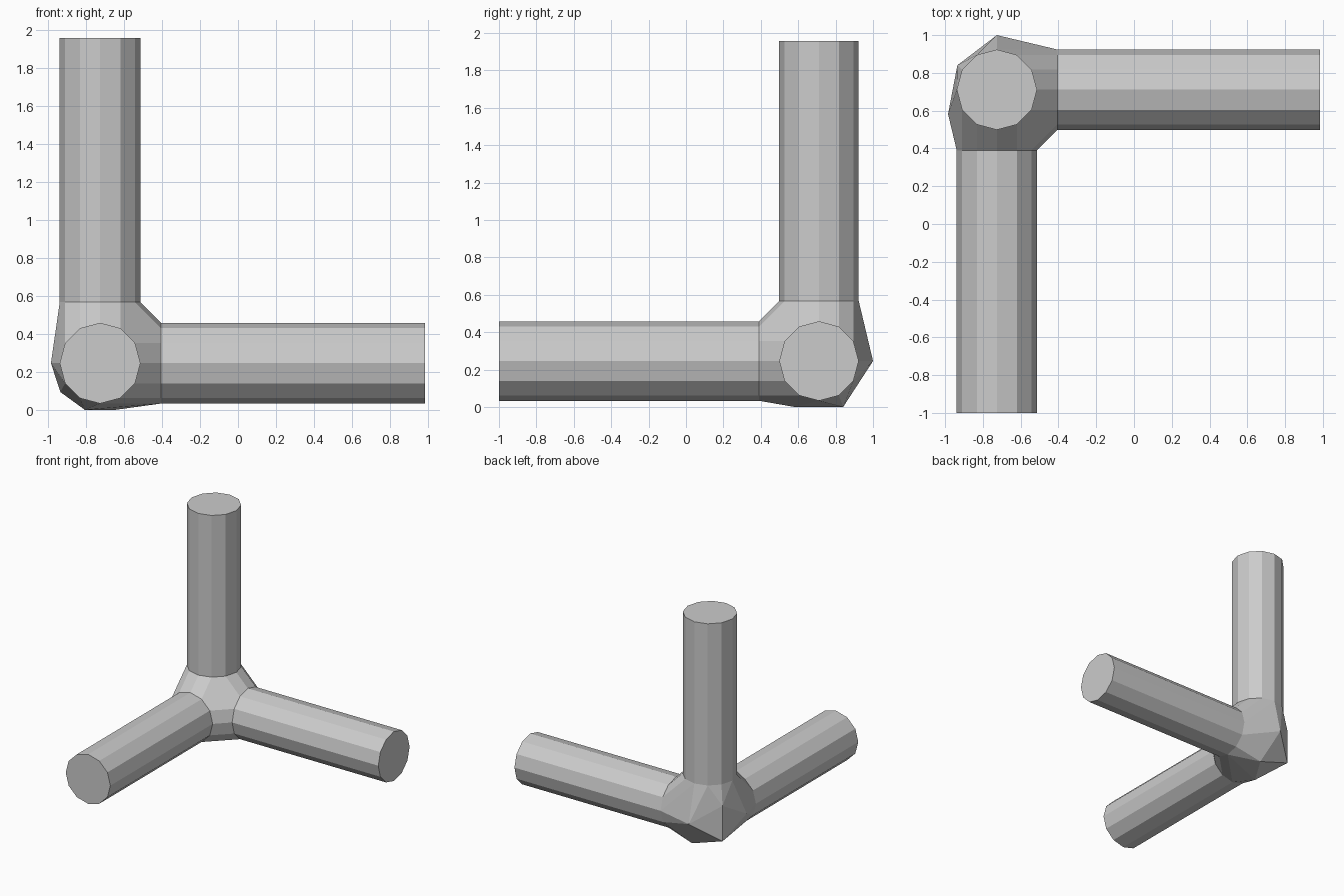
import bpy, bmesh
from math import sin, cos, pi, radians, sqrt
from mathutils import Vector

if "Cube" in bpy.data.objects:
    bpy.data.objects.remove(bpy.data.objects["Cube"])

CENTER = Vector((-0.726, 0.711, 0.246))
R_TUBE, R_HUB = 0.2125, 0.289
START, END = 0.321, 1.711
SIDES = 12
ARMS = {"right_tube": Vector((1, 0, 0)),
        "front_tube": Vector((0, -1, 0)),
        "upright_tube": Vector((0, 0, 1))}


def ring(axis, dist):
    """Points of a tube's cross-section, dist away from the hub centre."""
    u = Vector((axis.y, axis.z, axis.x))
    v = axis.cross(u)
    return [CENTER + axis * dist + R_TUBE * (u * cos(a) + v * sin(a))
            for a in (2 * pi * i / SIDES for i in range(SIDES))]


def finish(bm, name):
    bmesh.ops.recalc_face_normals(bm, faces=bm.faces[:])
    mesh = bpy.data.meshes.new(name)
    bm.to_mesh(mesh)
    bm.free()
    bpy.context.collection.objects.link(bpy.data.objects.new(name, mesh))


# Hub: icosahedron (axis along y) wrapped in one hull with the three tube mouths
points = [CENTER + Vector((0, s * R_HUB, 0)) for s in (1, -1)]
for s in (1, -1):
    for k in range(5):
        a = 2 * pi * k / 5 + (pi if s < 0 else 0)
        points.append(CENTER + R_HUB / sqrt(5) * Vector((2 * cos(a), s, 2 * sin(a))))
for axis in ARMS.values():
    points += ring(axis, START)
bm = bmesh.new()
for p in points:
    bm.verts.new(p)
hull = bmesh.ops.convex_hull(bm, input=bm.verts[:])
unused = {g for g in hull["geom_interior"] + hull["geom_unused"]
          if isinstance(g, bmesh.types.BMVert)}
bmesh.ops.delete(bm, geom=list(unused), context='VERTS')
# open the mouths where the tubes join
mouths = [f for f in bm.faces if any(
    all(abs((v.co - CENTER).dot(ax) - START) < 1e-4 for v in f.verts)
    for ax in ARMS.values())]
bmesh.ops.delete(bm, geom=mouths, context='FACES')
bmesh.ops.dissolve_limit(bm, angle_limit=radians(0.5), verts=bm.verts[:], edges=bm.edges[:])
finish(bm, "corner_hub")

# Tubes: twelve-sided, closed at the outer end
for name, axis in ARMS.items():
    bm = bmesh.new()
    inner = [bm.verts.new(p) for p in ring(axis, START)]
    outer = [bm.verts.new(p) for p in ring(axis, END)]
    for i in range(SIDES):
        j = (i + 1) % SIDES
        bm.faces.new((inner[i], inner[j], outer[j], outer[i]))
    bm.faces.new(outer)
    finish(bm, name)
